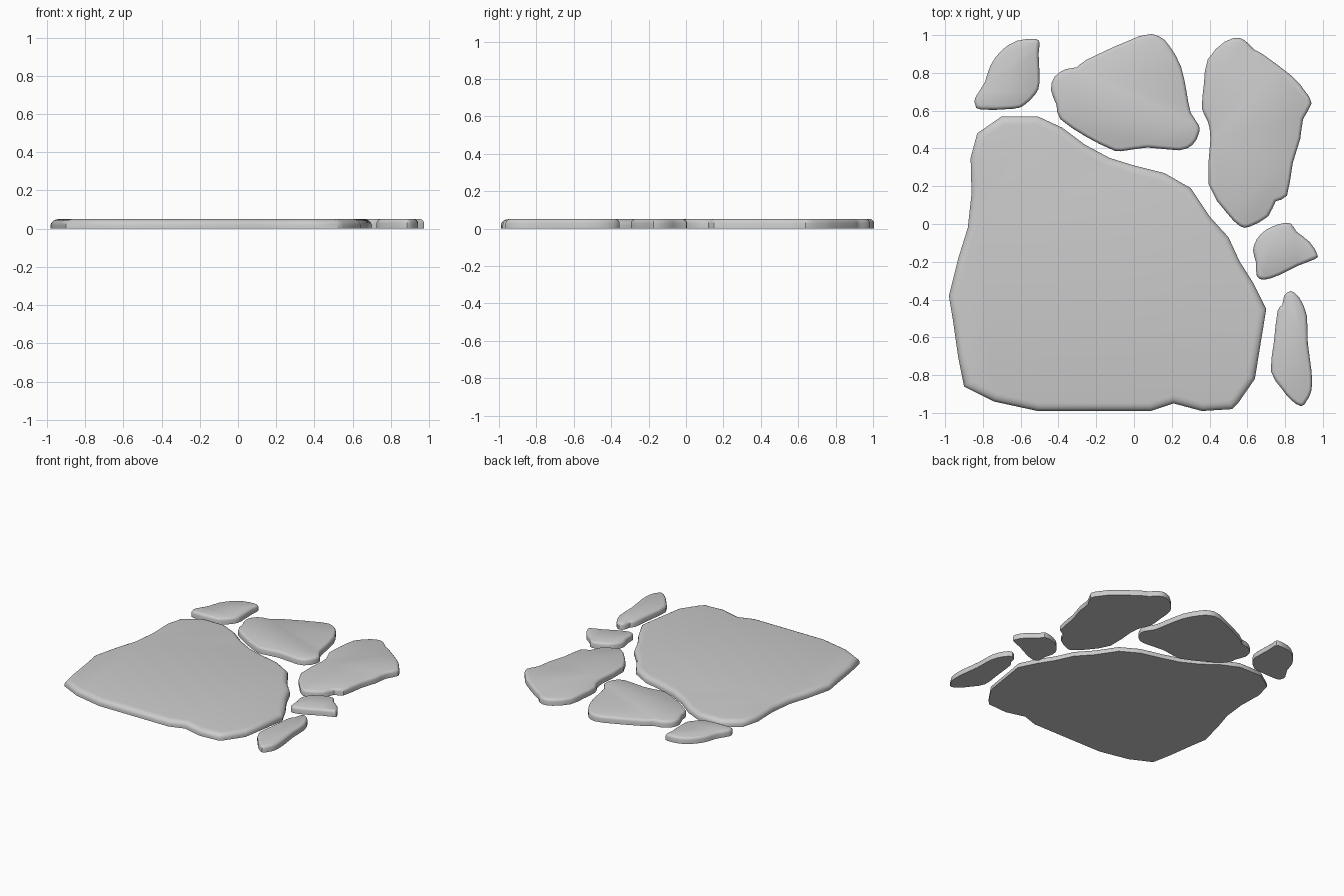
import bpy, bmesh, math
from mathutils import Vector

if "Cube" in bpy.data.objects:
    bpy.data.objects.remove(bpy.data.objects["Cube"])

# Edge profiles as (inset, height): wide soft edge for the slab, tighter for small stones
SLAB_EDGE = [(0, 0), (0, .02), (.004, .032), (.014, .042), (.027, .048), (.043, .051)]
STONE_EDGE = [(0, 0), (0, .03), (.003, .039), (.009, .046), (.018, .05)]


def soften(pts):
    """Catmull-Rom midpoints between the outline points."""
    out, n = [], len(pts)
    for i in range(n):
        a, b, c, d = (pts[(i + k) % n] for k in (-1, 0, 1, 2))
        out += [b, (9 * (b + c) - a - d) / 16]
    return out


def inset(pts, dist):
    """Mitred inset of a clockwise outline."""
    out, n = [], len(pts)
    for i, p in enumerate(pts):
        e1 = (p - pts[i - 1]).normalized()
        e2 = (pts[(i + 1) % n] - p).normalized()
        n1, n2 = Vector((e1.y, -e1.x)), Vector((e2.y, -e2.x))
        out.append(p + (n1 + n2) * dist / max(.4, 1 + n1.dot(n2)))
    return out


def stone(name, outline, edge, smooth_outline=True):
    pts = [Vector(p) for p in outline]
    if smooth_outline:
        pts = soften(pts)
    bm = bmesh.new()
    rings = [[bm.verts.new((p.x, p.y, z)) for p in inset(pts, d)] for d, z in edge]
    n = len(pts)
    for lo, hi in zip(rings, rings[1:]):
        for i in range(n):
            j = (i + 1) % n
            bm.faces.new((lo[i], lo[j], hi[j], hi[i]))
    bm.faces.new(rings[0])
    bm.faces.new(rings[-1])
    bmesh.ops.recalc_face_normals(bm, faces=bm.faces)
    mesh = bpy.data.meshes.new(name)
    bm.to_mesh(mesh)
    bm.free()
    obj = bpy.data.objects.new(name, mesh)
    bpy.context.collection.objects.link(obj)
    bpy.ops.object.select_all(action='DESELECT')
    obj.select_set(True)
    bpy.context.view_layer.objects.active = obj
    bpy.ops.object.shade_smooth_by_angle(angle=math.radians(40))


# Large slab
stone("large_slab", [
    (-.70, .57), (-.51, .57), (-.38, .51), (-.26, .42), (-.13, .35), (0, .31), (.16, .27),
    (.30, .19), (.40, .04), (.50, -.07), (.56, -.20), (.63, -.31), (.70, -.45), (.64, -.82),
    (.55, -.95), (.52, -.98), (.36, -.99), (.21, -.95), (.09, -.99), (-.51, -.99),
    (-.74, -.94), (-.90, -.86), (-.93, -.71), (-.96, -.50), (-.98, -.38), (-.93, -.18),
    (-.88, -.02), (-.86, .16), (-.865, .35), (-.83, .48)], SLAB_EDGE, False)

# Smaller stones along the back and right
stone("back_left_stone", [
    (-.62, .97), (-.52, .98), (-.50, .955), (-.505, .90), (-.50, .75), (-.52, .69),
    (-.58, .63), (-.64, .61), (-.81, .605), (-.84, .63), (-.84, .67), (-.79, .75),
    (-.76, .84), (-.70, .92)], STONE_EDGE)
stone("back_middle_stone", [
    (.03, .995), (.13, .995), (.19, .94), (.25, .83), (.28, .69), (.30, .59), (.345, .52),
    (.34, .47), (.31, .42), (.24, .39), (.07, .405), (-.07, .385), (-.13, .40), (-.25, .46),
    (-.39, .555), (-.41, .63), (-.44, .71), (-.42, .78), (-.36, .82), (-.30, .83),
    (-.25, .87)], STONE_EDGE)
stone("back_right_stone", [
    (.56, .985), (.61, .95), (.64, .92), (.68, .90), (.84, .78), (.90, .71), (.94, .64),
    (.895, .555), (.88, .45), (.84, .32), (.81, .15), (.75, .12), (.71, .04), (.61, -.015),
    (.56, -.01), (.49, .06), (.395, .21), (.405, .45), (.39, .545), (.36, .61), (.37, .74),
    (.39, .87), (.48, .965)], STONE_EDGE)
stone("right_pebble", [
    (.77, 0), (.83, .003), (.86, -.04), (.93, -.095), (.97, -.16), (.96, -.185),
    (.87, -.22), (.77, -.27), (.69, -.295), (.65, -.275), (.645, -.20), (.63, -.14),
    (.65, -.08), (.70, -.03)], STONE_EDGE)
stone("front_right_stone", [
    (.83, -.355), (.875, -.39), (.915, -.485), (.92, -.63), (.94, -.78), (.94, -.88),
    (.915, -.935), (.885, -.965), (.83, -.93), (.78, -.87), (.725, -.78), (.74, -.63),
    (.76, -.46), (.785, -.43), (.795, -.38)], STONE_EDGE)
